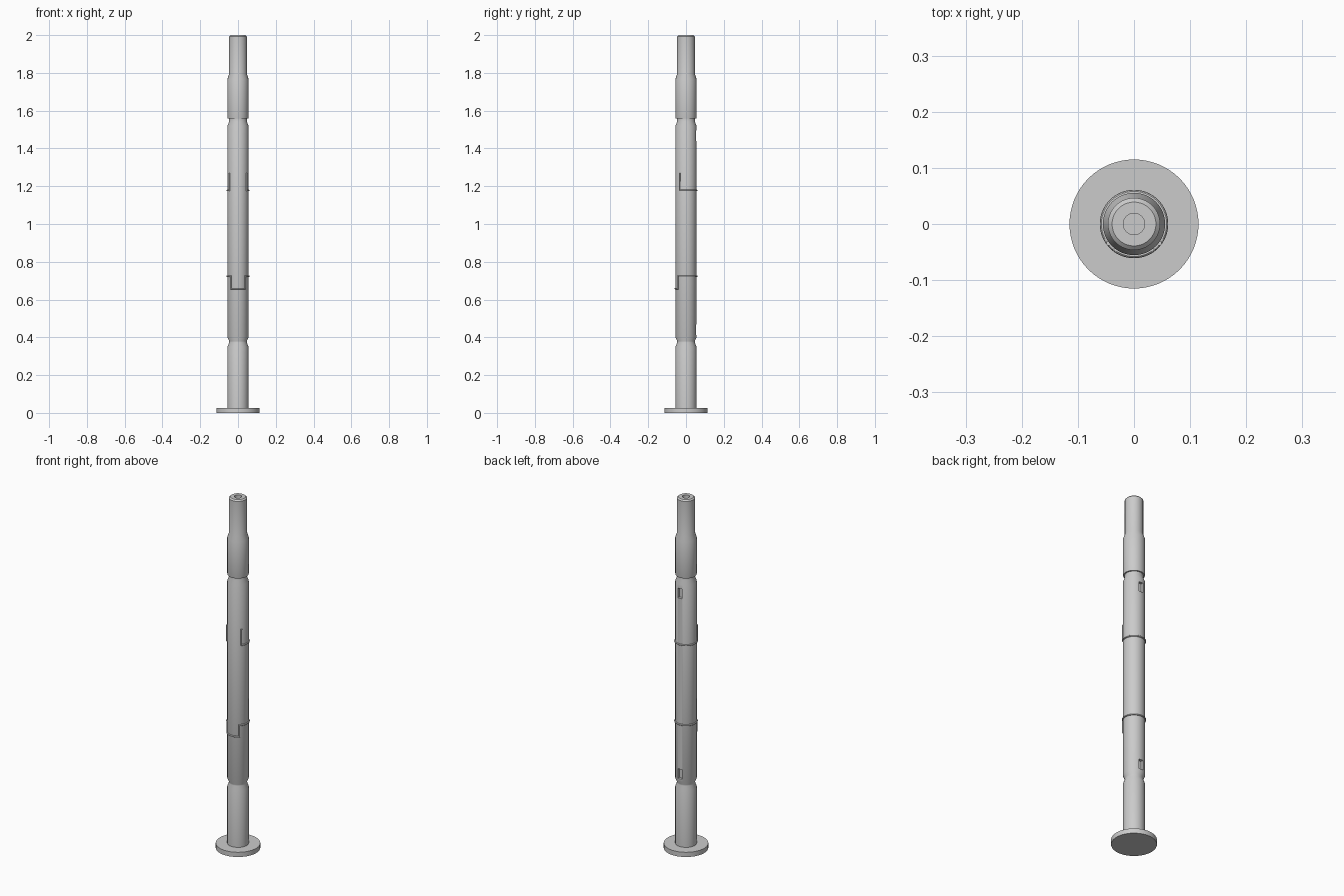
import bpy, bmesh, math

if "Cube" in bpy.data.objects:
    bpy.data.objects.remove(bpy.data.objects["Cube"])

grey = bpy.data.materials.new("plain_grey")
grey.diffuse_color = (0.6, 0.6, 0.6, 1)
grey.use_nodes = True
grey.node_tree.nodes["Principled BSDF"].inputs["Base Color"].default_value = grey.diffuse_color


def finish(obj):
    """Give the part its colour and smooth its round faces."""
    obj.data.materials.clear()
    obj.data.materials.append(grey)
    bpy.ops.object.select_all(action='DESELECT')
    obj.select_set(True)
    bpy.context.view_layer.objects.active = obj
    bpy.ops.object.shade_smooth_by_angle(angle=math.radians(25))


def lathe(name, profile, n=64):
    """Spin (radius, height) points around z; radius 0 closes an end."""
    bm = bmesh.new()
    rings = []
    for r, z in profile:
        if r == 0:
            rings.append([bm.verts.new((0, 0, z))] * n)
        else:
            rings.append([bm.verts.new((r * math.cos(i * math.tau / n),
                                        r * math.sin(i * math.tau / n), z)) for i in range(n)])
    for a, b in zip(rings, rings[1:]):
        for i in range(n):
            j = (i + 1) % n
            bm.faces.new(list(dict.fromkeys((a[i], a[j], b[j], b[i]))))
    bmesh.ops.recalc_face_normals(bm, faces=bm.faces)
    mesh = bpy.data.meshes.new(name)
    bm.to_mesh(mesh)
    bm.free()
    obj = bpy.data.objects.new(name, mesh)
    bpy.context.collection.objects.link(obj)
    return obj


def wire(name, points, cyclic=False, radius=0.0045):
    """Round wire along a path, turned into a mesh."""
    curve = bpy.data.curves.new(name, 'CURVE')
    curve.dimensions = '3D'
    curve.bevel_depth = radius
    curve.bevel_resolution = 3
    curve.use_fill_caps = True
    spline = curve.splines.new('POLY')
    spline.points.add(len(points) - 1)
    for p, co in zip(spline.points, points):
        p.co = (*co, 1)
    spline.use_cyclic_u = cyclic
    obj = bpy.data.objects.new(name, curve)
    bpy.context.collection.objects.link(obj)
    bpy.ops.object.select_all(action='DESELECT')
    obj.select_set(True)
    bpy.context.view_layer.objects.active = obj
    bpy.ops.object.convert(target='MESH')
    finish(bpy.context.view_layer.objects.active)


def arc(start, end, z, r=0.0565, n=40):
    """Points on a level arc, angles in degrees."""
    angles = [math.radians(start + (end - start) * i / n) for i in range(n + 1)]
    return [(r * math.cos(a), r * math.sin(a), z) for a in angles]


# base disc
finish(lathe("base_disc", [(0, 0), (0.115, 0), (0.115, 0.027), (0, 0.027)]))

# main tube with two grooves, sleeve, narrow neck and a dimple in the top
tube = lathe("tube", [
    (0, 0.02), (0.0555, 0.02), (0.0555, 0.35), (0.047, 0.373), (0.047, 0.38),
    (0.0555, 0.4), (0.0555, 1.52), (0.047, 1.543), (0.047, 1.558), (0.0545, 1.558),
    (0.0555, 1.562), (0.0555, 1.768), (0.0465, 1.795), (0.0465, 1.993),
    (0.039, 2.0), (0.019, 2.0), (0.019, 1.975), (0, 1.975)])

# windows cut in the back of the tube
for z in (0.44, 1.468):
    bpy.ops.mesh.primitive_cube_add(size=1, location=(0, 0.065, z))
    cutter = bpy.context.object
    cutter.name = "window_cutter"
    cutter.scale = (0.025, 0.05, 0.055)
    cutter.hide_render = True
    mod = tube.modifiers.new("window", 'BOOLEAN')
    mod.operation = 'DIFFERENCE'
    mod.solver = 'EXACT'
    mod.object = cutter
    bpy.ops.object.select_all(action='DESELECT')
    tube.select_set(True)
    bpy.context.view_layer.objects.active = tube
    bpy.ops.object.modifier_apply(modifier=mod.name)
    bpy.data.objects.remove(cutter)
finish(tube)

# upper clip: arc around the back with two upright ends
back = arc(-37, 217, 1.178)
wire("upper_clip", [(*back[0][:2], 1.27)] + back + [(*back[-1][:2], 1.27)])

# lower clip: closed loop, high around the back and low across the front
wire("lower_clip", arc(-48, 228, 0.723) + arc(228, 312, 0.658, n=16), cyclic=True)
